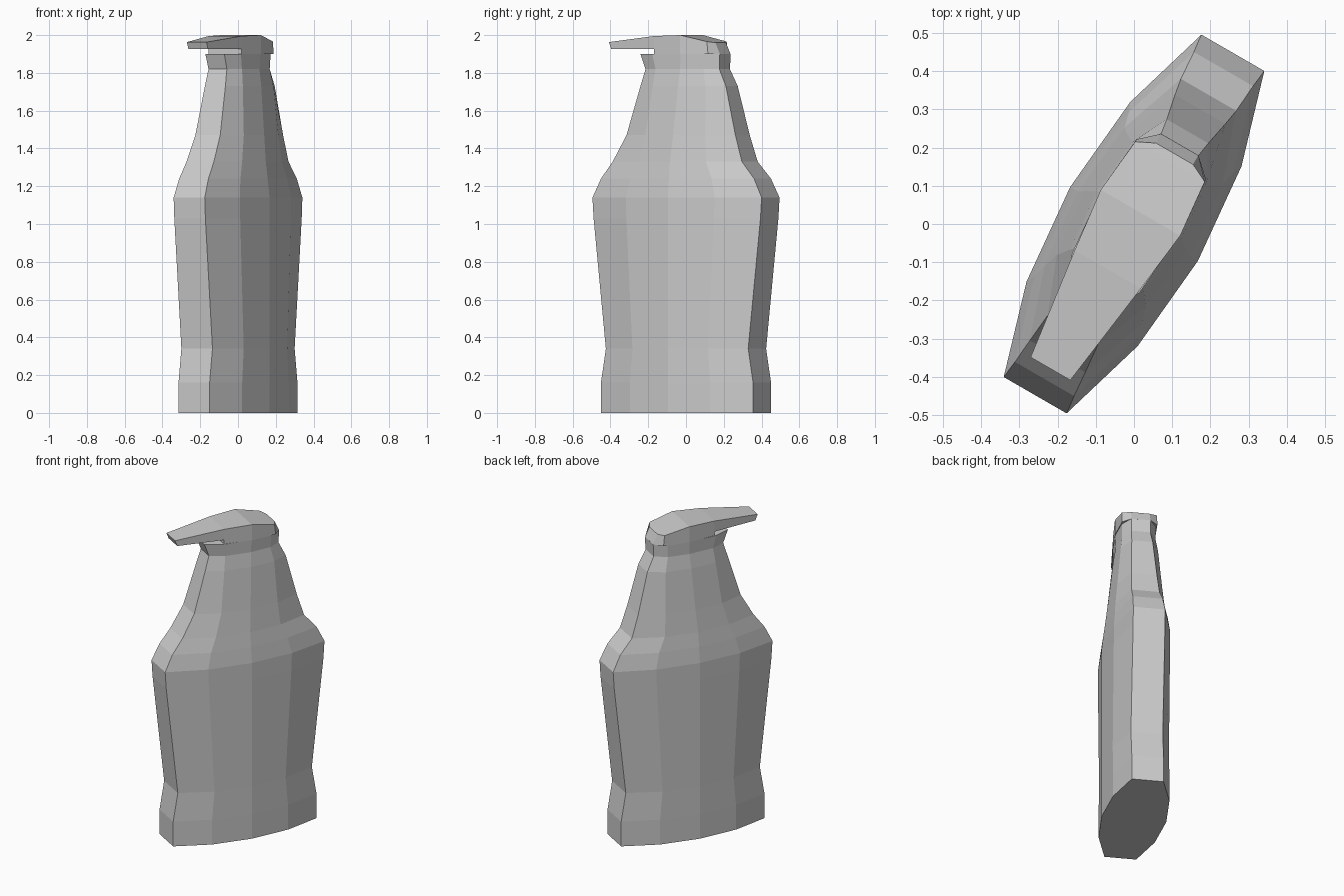
import bpy, bmesh, math
from mathutils import Matrix

if "Cube" in bpy.data.objects:
    bpy.data.objects.remove(bpy.data.objects["Cube"])

TURN = Matrix.Rotation(math.radians(60), 4, 'Z')


def loft(name, rings):
    """Join equal-length rings of points into a closed flat-shaded solid."""
    bm = bmesh.new()
    loops = [[bm.verts.new(p) for p in ring] for ring in rings]
    for a, b in zip(loops, loops[1:]):
        n = len(a)
        for i in range(n):
            j = (i + 1) % n
            bm.faces.new((a[i], a[j], b[j], b[i]))
    bm.faces.new(loops[0])
    bm.faces.new(loops[-1])
    bmesh.ops.remove_doubles(bm, verts=bm.verts, dist=1e-4)
    bmesh.ops.recalc_face_normals(bm, faces=bm.faces)
    bm.transform(TURN)
    mesh = bpy.data.meshes.new(name)
    bm.to_mesh(mesh)
    bm.free()
    ob = bpy.data.objects.new(name, mesh)
    bpy.context.collection.objects.link(ob)
    return ob


# Bottle: ten-sided section; z, front reach, back reach, width scale, centre shift, mid ratio
LEVELS = [
    (0.00, .465, .465, 1.00, 0, .53),
    (0.16, .465, .465, 1.00, 0, .53),
    (0.34, .435, .435, 1.00, 0, .53),
    (1.03, .510, .510, 1.00, 0, .525),
    (1.14, .517, .517, 1.00, 0, .525),
    (1.24, .468, .468, 0.94, 0, .53),
    (1.33, .400, .390, 0.88, 0, .53),
    (1.47, .320, .346, 0.80, .01, .55),
    (1.73, .242, .280, 0.66, .025, .62),
    (1.82, .215, .236, 0.59, .03, .65),
    (1.90, .245, .240, 0.61, .034, .65),
]


def section(z, front, back, s, c, k):
    f, b = -front, back
    side = [(f, .095), (c + (f - c) * k, .168), (c, .193),
            (c + (b - c) * k, .168), (b, .095)]
    return ([(u, v * s, z) for u, v in side] +
            [(u, -v * s, z) for u, v in reversed(side)])


loft("bottle_body", [section(*lv) for lv in LEVELS])

# Pump lever: rectangles along the length; top u, bottom u, half width, top z, bottom z
ROWS = [
    (-.437, -.422, .060, 1.963, 1.926),
    (-.137, -.137, .100, 1.995, 1.926),
    (-.137, -.137, .100, 1.995, 1.899),
    (.034, .034, .120, 2.000, 1.899),
    (.188, .195, .105, 1.966, 1.899),
    (.212, .240, .056, 1.960, 1.899),
]
loft("pump_lever", [[(t, w, zt), (t, -w, zt), (b, -w, zb), (b, w, zb)]
                    for t, b, w, zt, zb in ROWS])
